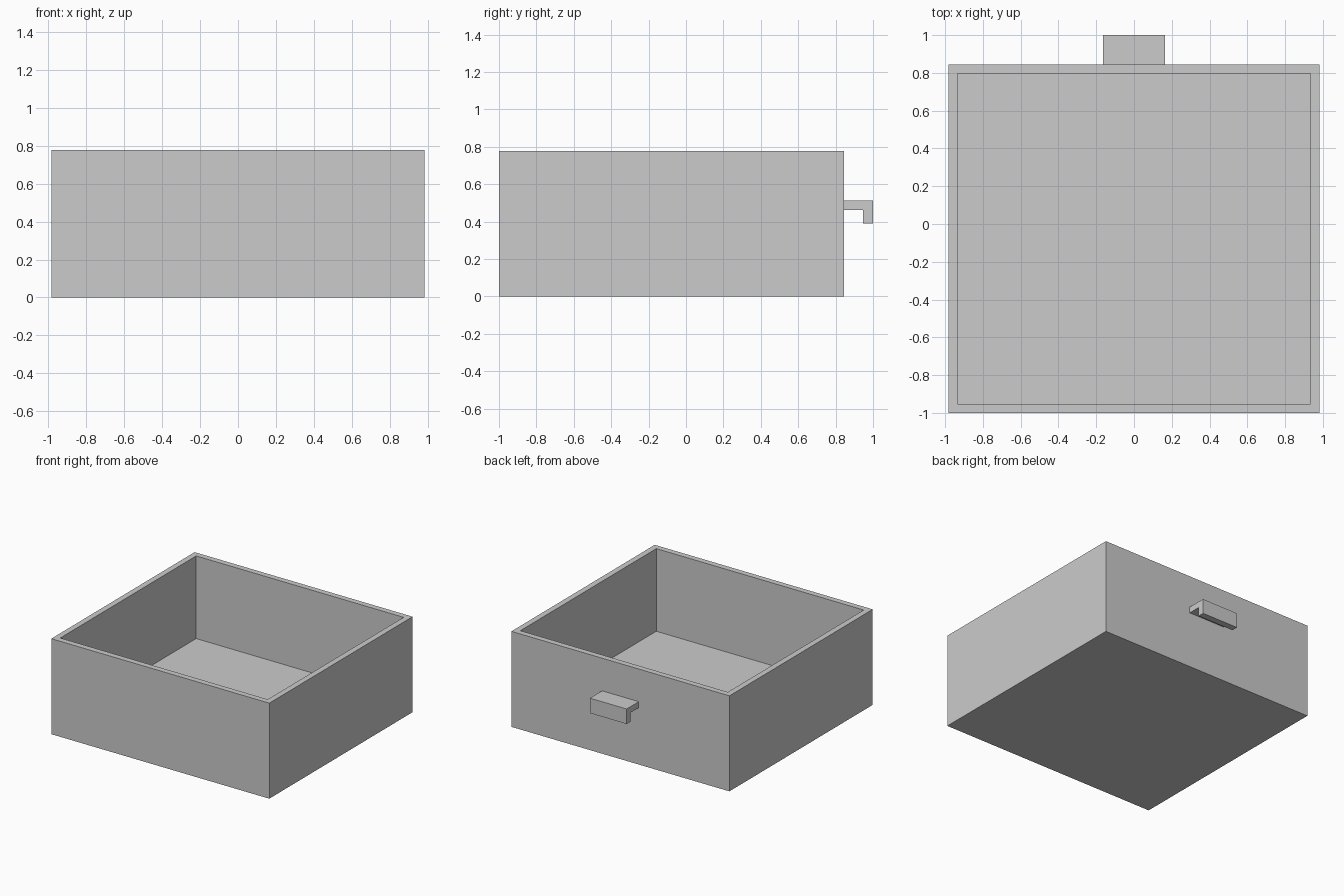
import bpy
import bmesh
from mathutils import Vector

old = bpy.data.objects.get("Cube")
if old:
    bpy.data.objects.remove(old, do_unlink=True)

# Single plain grey
grey = bpy.data.materials.new("plain_grey")
grey.use_nodes = True
colour = (0.6, 0.6, 0.6, 1)
grey.diffuse_color = colour
grey.node_tree.nodes["Principled BSDF"].inputs["Base Color"].default_value = colour


def finish(bm, name):
    bmesh.ops.recalc_face_normals(bm, faces=bm.faces)
    mesh = bpy.data.meshes.new(name)
    bm.to_mesh(mesh)
    bm.free()
    mesh.materials.append(grey)
    obj = bpy.data.objects.new(name, mesh)
    bpy.context.collection.objects.link(obj)
    return obj


def extrude_outline(points, direction):
    """Prism made by sweeping a closed outline along a direction."""
    bm = bmesh.new()
    face = bm.faces.new([bm.verts.new(p) for p in points])
    swept = bmesh.ops.extrude_face_region(bm, geom=[face], use_keep_orig=True)
    verts = [g for g in swept["geom"] if isinstance(g, bmesh.types.BMVert)]
    bmesh.ops.translate(bm, verts=verts, vec=direction)
    return bm


# Drawer box: a solid block whose top is inset and sunk to the floor
half_width, front, back, height = 0.982, -1.0, 0.844, 0.778
wall, floor = 0.067, 0.105
outline = [(-half_width, front, 0), (half_width, front, 0),
           (half_width, back, 0), (-half_width, back, 0)]
box = extrude_outline(outline, Vector((0, 0, height)))
bmesh.ops.recalc_face_normals(box, faces=box.faces)
top = max(box.faces, key=lambda f: f.calc_center_median().z)
bmesh.ops.inset_region(box, faces=[top], thickness=wall)
sunk = bmesh.ops.extrude_discrete_faces(box, faces=[top])["faces"][0]
bmesh.ops.translate(box, verts=sunk.verts, vec=(0, 0, floor - height))
finish(box, "drawer_box")

# Pull handle: an L-shaped lip on the back wall
grip = 0.165
profile = [(back, 0.512), (1.0, 0.512), (1.0, 0.39),
           (0.947, 0.39), (0.947, 0.463), (back, 0.463)]
handle = extrude_outline([(-grip, y, z) for y, z in profile],
                         Vector((2 * grip, 0, 0)))
finish(handle, "pull_handle")
